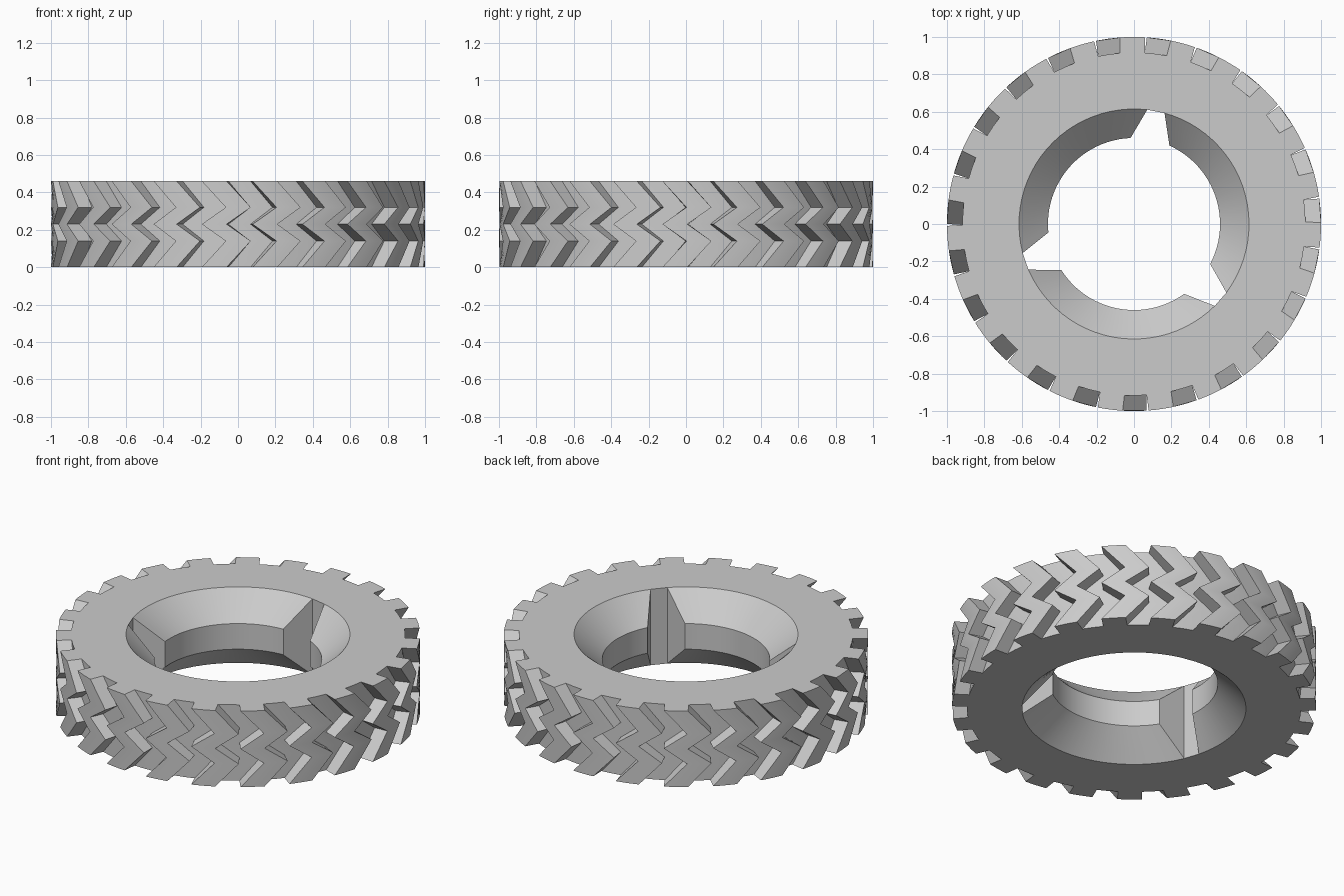
import bpy, bmesh
from math import cos, sin, radians

cube = bpy.data.objects.get("Cube")
if cube:
    bpy.data.objects.remove(cube)

HEIGHT, R_TREAD, R_FLOOR = 0.46, 1.0, 0.917
R_RIM, R_LIP = 0.615, 0.46
GROOVES, SECTORS = 23, 3
GROOVE_HALF, FLOOR_HALF = 4.0, 3.7      # degrees
LEAN = 7.4                              # sideways swing of each chevron
RIM_HALF, LIP_HALF = 55.6, 46.7         # half-angles of the lip sectors

bm = bmesh.new()


def vert(radius, angle, z):
    a = radians(angle)
    return bm.verts.new((radius * cos(a), radius * sin(a), z))


def skin(rows, closed):
    """Join neighbouring rows of vertices with quads."""
    for low, high in zip(rows, rows[1:]):
        n = len(low)
        for i in range(n if closed else n - 1):
            j = (i + 1) % n
            bm.faces.new((low[i], low[j], high[j], high[i]))


def tread_row(z, lean):
    """One outline of the tread: groove floor, then a block arc, repeated."""
    step = 360 / GROOVES
    block = step - 2 * GROOVE_HALF
    row = []
    for g in range(GROOVES):
        mid = -89.5 + g * step + lean
        row += [vert(R_FLOOR, mid + s * FLOOR_HALF, z) for s in (-1, 0, 1)]
        row += [vert(R_TREAD, mid + GROOVE_HALF + block * k / 4, z) for k in range(5)]
    return row


# Chevron tread
tread = [tread_row(z, lean) for z, lean in
         ((0, 0), (0.14, LEAN), (0.23, 0), (0.32, LEAN), (HEIGHT, 0))]
skin(tread, True)

# Three bevelled lip sectors with slanted vertical ends
sectors = []
for s in range(SECTORS):
    mid = 139 + s * 360 / SECTORS
    rows = []
    for z, r, half in ((0, R_RIM, RIM_HALF), (0.155, R_LIP, LIP_HALF),
                       (0.31, R_LIP, LIP_HALF), (HEIGHT, R_RIM, RIM_HALF)):
        rows.append([vert(r, mid + half * (k / 12 - 1), z) for k in range(25)])
    skin(rows, False)
    for end in (0, -1):
        bm.faces.new([row[end] for row in rows])
    sectors.append(rows)

# Backs of the notches between sectors
for s, rows in enumerate(sectors):
    following = sectors[(s + 1) % SECTORS]
    bm.faces.new((rows[0][-1], following[0][0], following[3][0], rows[3][-1]))

# Flat sidewalls
for z, normal in ((0, (0, 0, -1)), (HEIGHT, (0, 0, 1))):
    rim = [e for e in bm.edges if e.is_boundary
           and all(abs(v.co.z - z) < 1e-5 for v in e.verts)]
    bmesh.ops.triangle_fill(bm, use_beauty=True, edges=rim, normal=normal)

bmesh.ops.recalc_face_normals(bm, faces=bm.faces[:])
mesh = bpy.data.meshes.new("tire")
bm.to_mesh(mesh)
bm.free()

# Single grey rubber colour
grey = bpy.data.materials.new("light_grey")
grey.use_nodes = True
colour = (0.6, 0.6, 0.6, 1)
grey.diffuse_color = colour
grey.node_tree.nodes["Principled BSDF"].inputs["Base Color"].default_value = colour
mesh.materials.append(grey)

tire = bpy.data.objects.new("tire", mesh)
bpy.context.collection.objects.link(tire)
bpy.ops.object.select_all(action="DESELECT")
tire.select_set(True)
bpy.context.view_layer.objects.active = tire
bpy.ops.object.shade_smooth_by_angle(angle=radians(30))
